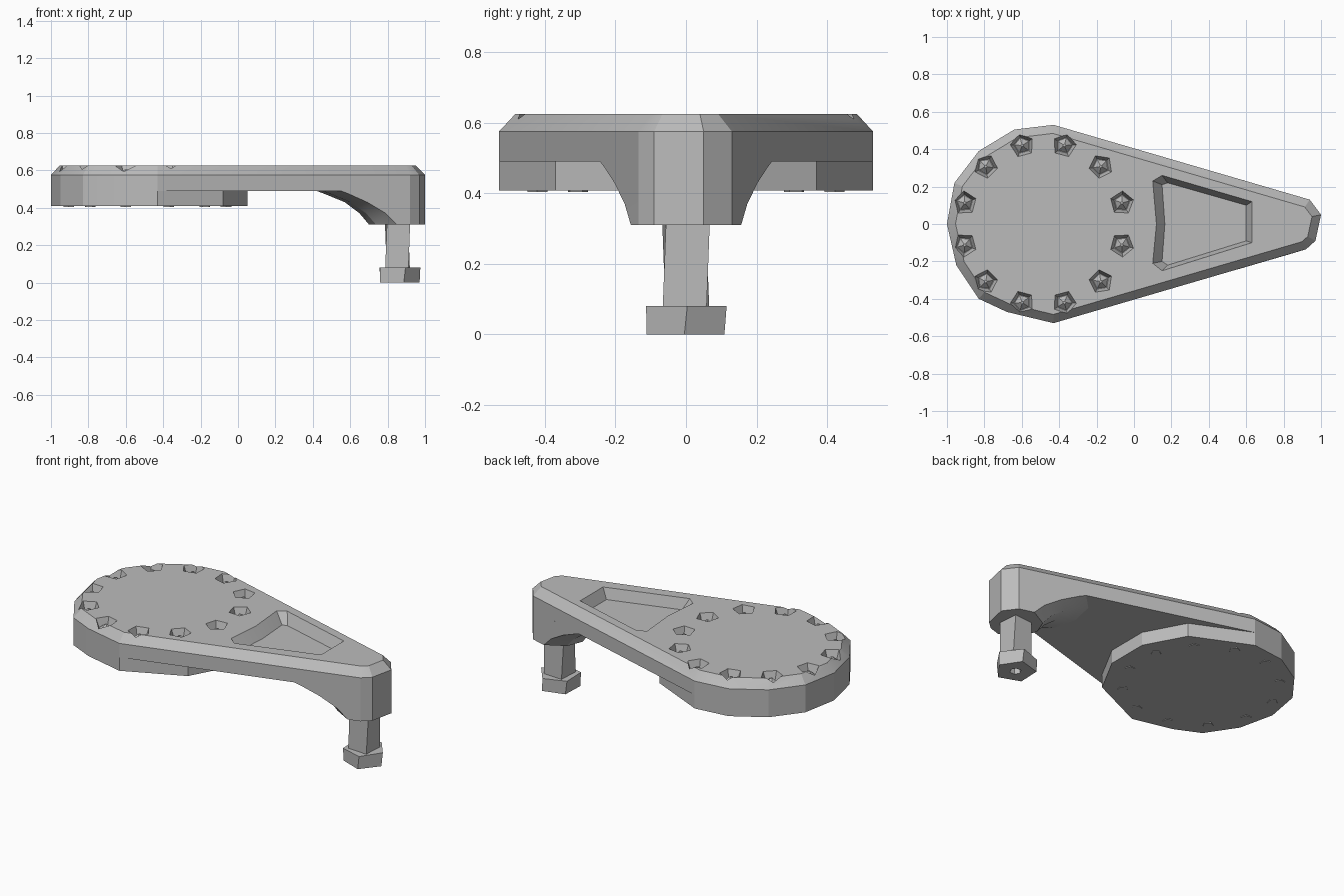
import bpy, bmesh, math
from mathutils import Vector

cube = bpy.data.objects.get("Cube")
if cube:
    bpy.data.objects.remove(cube, do_unlink=True)

grey = bpy.data.materials.new("cast grey")
grey.use_nodes = True
colour = (0.5, 0.5, 0.5, 1)
grey.diffuse_color = colour
grey.node_tree.nodes["Principled BSDF"].inputs["Base Color"].default_value = colour


def loft(name, rings):
    """Solid through rings of (points, height), capped at both ends."""
    bm = bmesh.new()
    loops = [[bm.verts.new((p[0], p[1], z)) for p in pts] for pts, z in rings]
    n = len(loops[0])
    for a, b in zip(loops, loops[1:]):
        for i in range(n):
            j = (i + 1) % n
            bm.faces.new((a[i], a[j], b[j], b[i]))
    bm.faces.new(loops[0][::-1])
    bm.faces.new(loops[-1])
    bmesh.ops.recalc_face_normals(bm, faces=bm.faces)
    mesh = bpy.data.meshes.new(name)
    bm.to_mesh(mesh)
    bm.free()
    mesh.materials.append(grey)
    ob = bpy.data.objects.new(name, mesh)
    bpy.context.collection.objects.link(ob)
    return ob


def polygon(cx, cy, r, sides, turn=0.0):
    return [(cx + r * math.cos(turn + math.tau * i / sides),
             cy + r * math.sin(turn + math.tau * i / sides)) for i in range(sides)]


def inset(pts, d):
    """Move each side of a counter-clockwise outline inward by d."""
    out = []
    for i, p in enumerate(pts):
        p = Vector(p)
        u = (p - Vector(pts[i - 1])).normalized()
        v = (Vector(pts[(i + 1) % len(pts)]) - p).normalized()
        m = Vector((-u.y - v.y, u.x + v.x)).normalized()
        out.append(p + m * d / max(0.5, m.dot(Vector((-v.y, v.x)))))
    return out


def select(ob):
    bpy.ops.object.select_all(action='DESELECT')
    ob.select_set(True)
    bpy.context.view_layer.objects.active = ob


def cut(ob, cutter):
    select(ob)
    mod = ob.modifiers.new("cut", 'BOOLEAN')
    mod.operation = 'DIFFERENCE'
    mod.solver = 'EXACT'
    mod.object = cutter
    bpy.ops.object.modifier_apply(modifier=mod.name)
    bpy.data.objects.remove(cutter, do_unlink=True)


# Teardrop outline: round end on the right, narrow tip on the left
round_end = [(-0.43, 0.53), (-0.64, 0.505), (-0.83, 0.39), (-0.96, 0.22), (-1, 0),
             (-0.95, -0.22), (-0.83, -0.40), (-0.68, -0.47), (-0.43, -0.53)]
tip = [(0.92, -0.135), (0.97, -0.09), (1, 0.05), (0.94, 0.13)]
outline = round_end + tip
BELLY, SHOULDER, TOP = 0.49, 0.575, 0.625

# Arm with chamfered top
arm = loft("arm", [(outline, BELLY), (outline, SHOULDER), (inset(outline, 0.045), TOP)])

# Tapered pocket in the arm
pocket_top = [(0.1, 0.23), (0.15, 0.26), (0.63, 0.12), (0.63, -0.1),
              (0.15, -0.25), (0.1, -0.21), (0.12, 0)]
pocket_floor = [(0.15, 0.21), (0.18, 0.22), (0.6, 0.1), (0.6, -0.09),
                (0.18, -0.22), (0.15, -0.2), (0.165, 0)]
cut(arm, loft("pocket_cutter", [(pocket_floor, 0.56), (pocket_top, TOP), (pocket_top, 0.7)]))

# Ring of bolt sockets, each with a small point inside and an end below
parts = [arm]
for k in range(12):
    a = math.radians(15 + 30 * k)
    x, y = -0.485 + 0.435 * math.cos(a), 0.435 * math.sin(a)
    cut(arm, loft("socket_cutter", [(polygon(x, y, 0.045, 5, a), 0.575),
                                    (polygon(x, y, 0.064, 5, a), TOP),
                                    (polygon(x, y, 0.064, 5, a), 0.7)]))
    parts.append(loft("socket_point", [(polygon(x, y, 0.045, 5, a), 0.572),
                                       (polygon(x, y, 0.008, 5, a), 0.605)]))
    parts.append(loft("bolt_end", [(polygon(x, y, 0.03, 5, a), 0.404),
                                   (polygon(x, y, 0.03, 5, a), 0.43)]))

# Thick disc under the round end
disc = round_end + [(-0.08, -0.37), (0.05, -0.13), (0.05, 0.13), (-0.08, 0.37)]
parts.append(loft("round_base", [(disc, 0.408), (disc, BELLY)]))

# Flared boss under the tip, hollowed toward the arm
rings = []
for z, inner, edge in ((0.31, 0.7, 0.85), (0.37, 0.65, 0.79), (0.43, 0.57, 0.69),
                       (0.475, 0.46, 0.59), (BELLY, 0.42, 0.55)):
    w = 0.13 + 0.292 * (0.94 - edge)
    m = inner + (edge - inner) * 0.25
    rings.append((tip + [(edge, w), (m, w * 0.6), (inner, 0), (m, -w * 0.6), (edge, -w)], z))
parts.append(loft("tip_boss", rings))

# Square stem, slightly twisted
stem = [(polygon(0.853, 0, 0.088, 4, math.radians(t)), z) for t, z in ((41, 0.06), (50, 0.32))]
parts.append(loft("stem", stem))

# Five-sided foot with a hole underneath
foot = loft("foot", [(polygon(0.855, 0, 0.116, 5, -0.04), 0),
                     (polygon(0.855, 0, 0.12, 5, 0.03), 0.08)])
cut(foot, loft("foot_cutter", [(polygon(0.855, 0, 0.035, 6), -0.05),
                               (polygon(0.855, 0, 0.03, 6), 0.04)]))
parts.append(foot)

for ob in parts:
    select(ob)
    bpy.ops.object.shade_smooth_by_angle(angle=math.radians(20))
